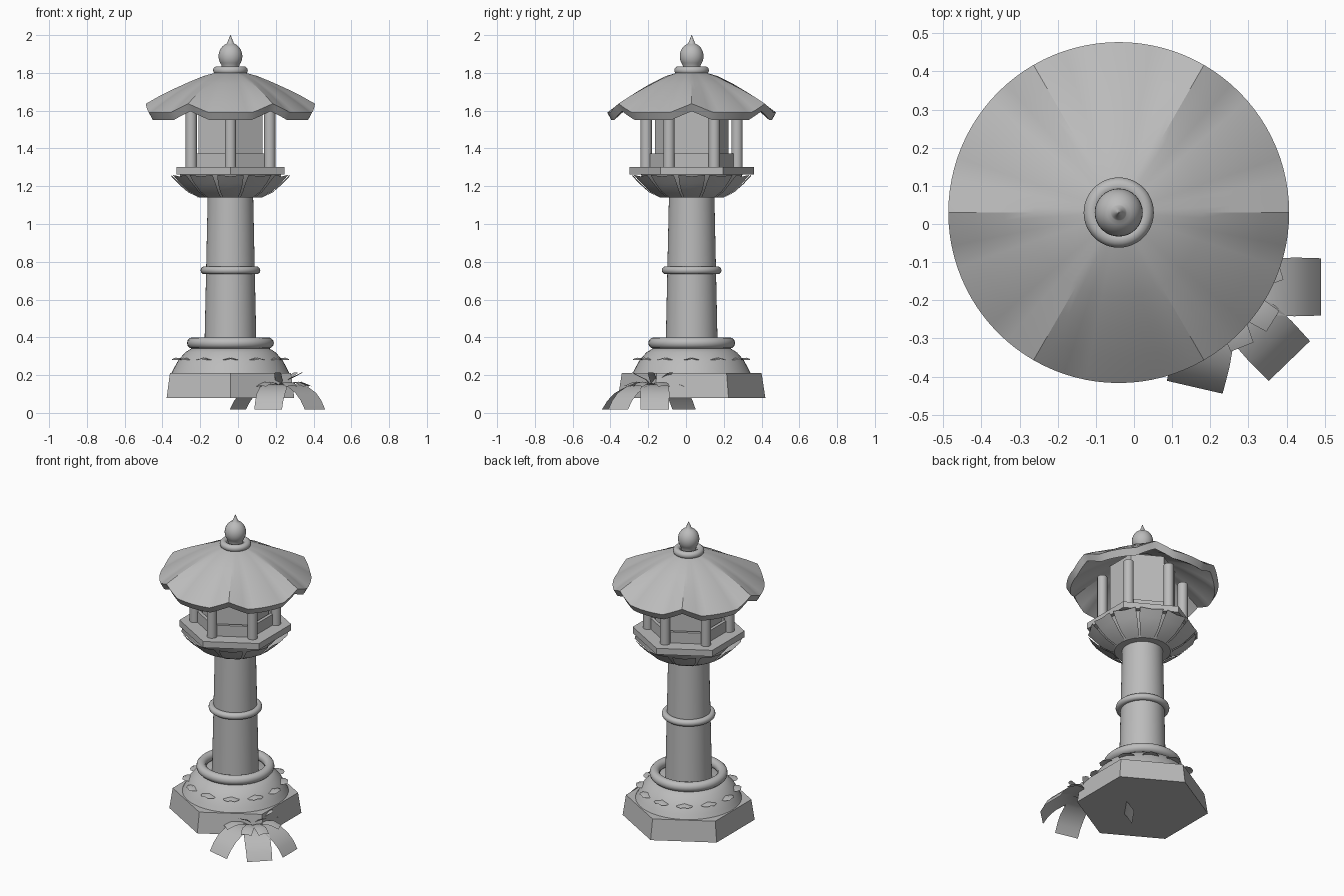
import bpy, bmesh, math
from mathutils import Vector

if "Cube" in bpy.data.objects:
    bpy.data.objects.remove(bpy.data.objects["Cube"])

CX, CY = -0.04, 0.03
stone = bpy.data.materials.new("grey stone")
stone.diffuse_color = (0.5, 0.5, 0.5, 1)
stone.use_nodes = True
stone.node_tree.nodes["Principled BSDF"].inputs["Base Color"].default_value = stone.diffuse_color


def make(name, verts, faces, smooth=None):
    me = bpy.data.meshes.new(name)
    me.from_pydata(verts, [], faces)
    bm = bmesh.new()
    bm.from_mesh(me)
    bmesh.ops.recalc_face_normals(bm, faces=bm.faces)
    bm.to_mesh(me)
    bm.free()
    me.materials.append(stone)
    ob = bpy.data.objects.new(name, me)
    bpy.context.collection.objects.link(ob)
    if smooth:
        bpy.ops.object.select_all(action='DESELECT')
        ob.select_set(True)
        bpy.context.view_layer.objects.active = ob
        bpy.ops.object.shade_smooth_by_angle(angle=math.radians(smooth))
    return ob


def turned(name, profile, sides, smooth=None, at=(CX, CY), start=90, loop=False):
    """Spin an (r, z) profile; the open ends are capped unless it is a closed loop."""
    verts, faces, n = [], [], len(profile)
    for r, z in profile:
        for i in range(sides):
            a = math.radians(start) + 2 * math.pi * i / sides
            verts.append((at[0] + r * math.cos(a), at[1] + r * math.sin(a), z))
    for j in range(n if loop else n - 1):
        k = (j + 1) % n
        for i in range(sides):
            m = (i + 1) % sides
            faces.append((j * sides + i, j * sides + m, k * sides + m, k * sides + i))
    if not loop:
        faces += [tuple(range(sides)), tuple(range((n - 1) * sides, n * sides))]
    return make(name, verts, faces, smooth)


def ring(name, major, minor, z):
    prof = [(major + minor * math.cos(t * math.pi / 6), z + minor * math.sin(t * math.pi / 6))
            for t in range(12)]
    return turned(name, prof, 48, 60, loop=True)


def ribbons(name, path, angles, at, smooth=40):
    """Leaf strips along (r, z, half width, edge drop) stations, one per angle."""
    verts, faces = [], []
    for deg in angles:
        a = math.radians(deg)
        out, side = Vector((math.cos(a), math.sin(a), 0)), Vector((-math.sin(a), math.cos(a), 0))
        base = len(verts)
        for r, z, w, drop in path:
            for s in (-1, 0, 1):
                verts.append(Vector((at[0], at[1], z - abs(s) * drop)) + out * r + side * w * s)
        for j in range(len(path) - 1):
            for s in range(2):
                p = base + j * 3 + s
                faces.append((p, p + 1, p + 4, p + 3))
    return make(name, verts, faces, smooth)


# Base: hexagonal plinth, domed foot, ring of small petals
turned("plinth", [(0.39, 0.08), (0.37, 0.21)], 6)
turned("foot_dome", [(0.315, 0.205), (0.30, 0.235), (0.275, 0.28), (0.24, 0.32), (0.20, 0.345)], 48, 40)
ribbons("foot_petals", [(0.25, 0.291, 0.05, 0.012), (0.29, 0.292, 0.045, 0.012),
                        (0.31, 0.285, 0.022, 0.005)], range(0, 360, 30), (CX, CY))
ring("foot_ring", 0.20, 0.03, 0.37)

# Column
turned("column", [(0.138, 0.33), (0.12, 1.16)], 48, 40)
ring("column_ring", 0.137, 0.021, 0.755)

# Lotus collar under the platform
turned("collar_core", [(0.165, 1.14), (0.20, 1.17), (0.25, 1.225), (0.27, 1.265)], 48, 40)
ribbons("collar_petals", [(0.17, 1.14, 0.04, 0), (0.225, 1.168, 0.055, -0.004),
                          (0.275, 1.212, 0.066, -0.008), (0.313, 1.252, 0.07, -0.008)],
        range(0, 360, 30), (CX, CY))

# Platform, lamp chamber, low wall and posts
turned("platform", [(0.33, 1.262), (0.33, 1.302)], 6)
turned("chamber", [(0.195, 1.30), (0.195, 1.70)], 6)
turned("low_wall", [(0.235, 1.30), (0.235, 1.372), (0.212, 1.372), (0.212, 1.30)], 6, loop=True)
for i in range(6):
    a = math.radians(90 + 60 * i)
    turned("post_%d" % i, [(0.03, 1.30), (0.03, 1.62)], 16, 40,
           (CX + 0.24 * math.cos(a), CY + 0.24 * math.sin(a)))

# Roof: six panels with raised eave corners, top and underside shells
SEG = 16
N = 6 * SEG


def corner(i):
    t = abs((i % SEG) / SEG * 2 - 1)
    return max(0.0, (t - 0.5) / 0.5)


upper = [(0.08, 1.80, 0), (0.14, 1.782, 0.05), (0.22, 1.742, 0.2), (0.30, 1.694, 0.45),
         (0.38, 1.64, 0.75), (0.447, 1.59, 1)]
lower = [(0.425, 1.55, 1), (0.37, 1.598, 0.75), (0.29, 1.655, 0.45), (0.21, 1.705, 0.2), (0.08, 1.76, 0)]
rows = upper + lower
verts, faces = [], []
for r, z, lift in rows:
    for i in range(N):
        a = 2 * math.pi * i / N
        verts.append((CX + r * math.cos(a), CY + r * math.sin(a), z + 0.047 * lift * corner(i)))
for j in range(len(rows)):
    k = (j + 1) % len(rows)
    for i in range(N):
        m = (i + 1) % N
        faces.append((j * N + i, j * N + m, k * N + m, k * N + i))
make("roof", verts, faces, 22)

# Finial
ring("finial_ring", 0.07, 0.022, 1.813)
bud = [(0.04, 1.80), (0.045, 1.83)]
bud += [(0.063 * math.cos(t), 1.888 + 0.07 * math.sin(t)) for t in
        [math.radians(d) for d in range(-40, 75, 10)]]
turned("finial", bud + [(0.018, 1.957), (0.010, 1.977), (0.001, 2.0)], 32, 50)

# Plant beside the base: drooping outer leaves and small upper leaves
plant = (0.22, -0.165)
ribbons("outer_leaves", [(0.02, 0.135, 0.03, 0), (0.08, 0.15, 0.06, 0), (0.14, 0.138, 0.074, 0),
                         (0.20, 0.105, 0.077, 0), (0.24, 0.065, 0.076, 0), (0.27, 0.018, 0.075, 0)],
        (-103, -46, 0, 145), plant)
ribbons("upper_leaves", [(0.0, 0.13, 0.012, 0), (0.06, 0.16, 0.025, 0.004), (0.12, 0.165, 0.035, 0.006),
                         (0.17, 0.145, 0.032, 0.006)],
        (17, -32, -68, -125, 175, 75), plant)
ribbons("young_leaves", [(0.0, 0.13, 0.01, 0), (0.05, 0.18, 0.02, 0.003), (0.12, 0.215, 0.018, 0.003)],
        (45, -10, -95, 200, 120), plant)
